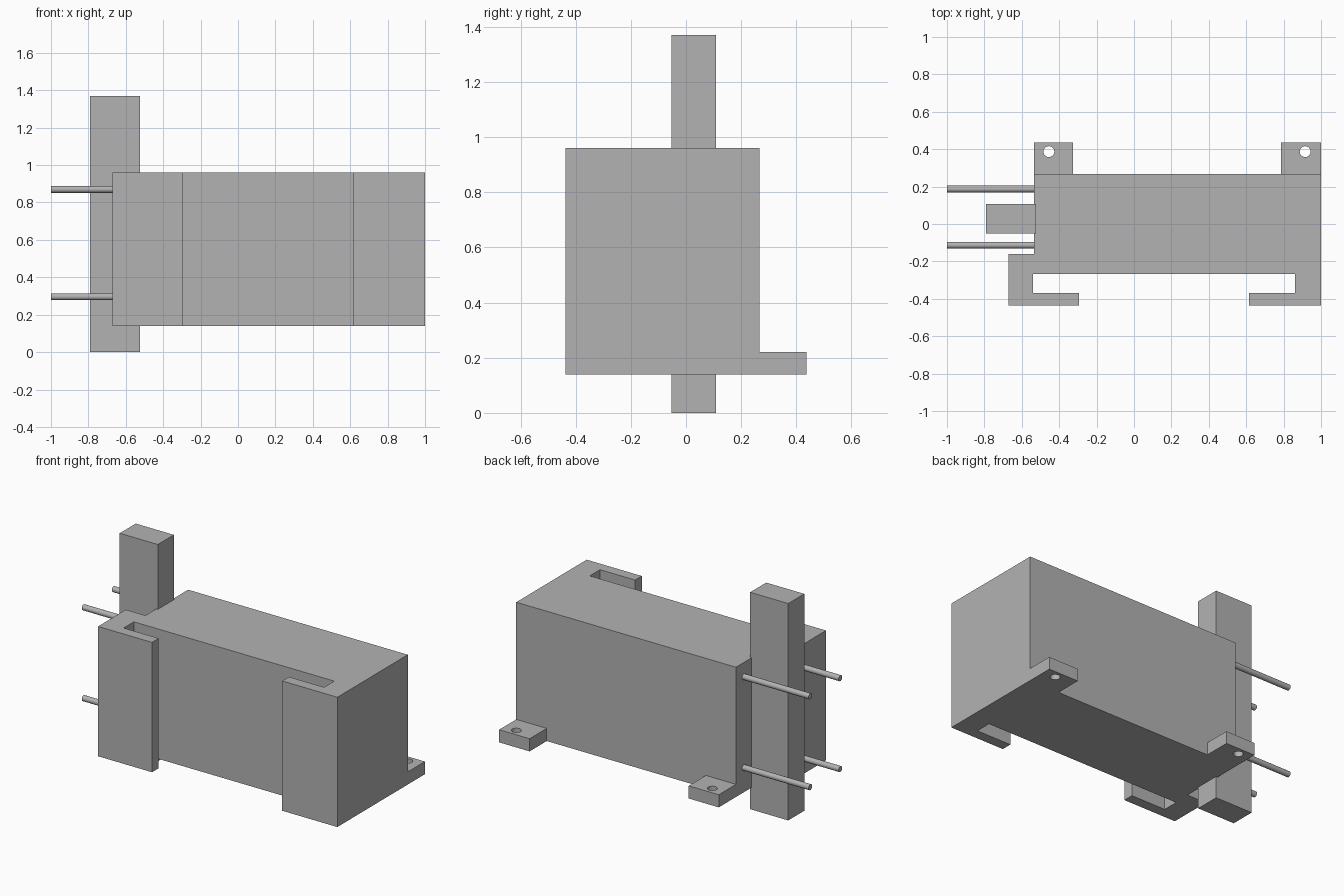
import bpy
import bmesh
from mathutils import Matrix, Vector

cube = bpy.data.objects.get("Cube")
if cube:
    bpy.data.objects.remove(cube, do_unlink=True)

grey = bpy.data.materials.new("plain grey")
grey.use_nodes = True
COLOUR = (0.45, 0.45, 0.45, 1)
grey.diffuse_color = COLOUR
grey.node_tree.nodes["Principled BSDF"].inputs["Base Color"].default_value = COLOUR


def add_object(name, bm):
    bmesh.ops.recalc_face_normals(bm, faces=bm.faces[:])
    mesh = bpy.data.meshes.new(name)
    bm.to_mesh(mesh)
    bm.free()
    mesh.materials.append(grey)
    obj = bpy.data.objects.new(name, mesh)
    bpy.context.collection.objects.link(obj)
    return obj


def extrude_profile(name, points, z0, z1):
    bm = bmesh.new()
    face = bm.faces.new([bm.verts.new((x, y, z0)) for x, y in points])
    grown = bmesh.ops.extrude_face_region(bm, geom=[face])["geom"]
    tops = [v for v in grown if isinstance(v, bmesh.types.BMVert)]
    bmesh.ops.translate(bm, verts=tops, vec=(0, 0, z1 - z0))
    return add_object(name, bm)


def box(name, x0, x1, y0, y1, z0, z1):
    return extrude_profile(name, [(x0, y0), (x1, y0), (x1, y1), (x0, y1)], z0, z1)


def cylinder(name, centre, radius, length, axis):
    bm = bmesh.new()
    turn = Vector((0, 0, 1)).rotation_difference(Vector(axis)).to_matrix().to_4x4()
    bmesh.ops.create_cone(bm, cap_ends=True, segments=32, radius1=radius,
                          radius2=radius, depth=length,
                          matrix=Matrix.Translation(centre) @ turn)
    return add_object(name, bm)


def smooth(obj):
    bpy.ops.object.select_all(action="DESELECT")
    obj.select_set(True)
    bpy.context.view_layer.objects.active = obj
    bpy.ops.object.shade_smooth_by_angle()


# Main housing with two hooked front flanges
BOTTOM, TOP = 0.14, 0.96
BACK, FRONT, LEFT = 0.266, -0.437, 1.0
extrude_profile("housing", [
    (-0.535, BACK), (LEFT, BACK), (LEFT, FRONT), (0.615, FRONT),
    (0.615, -0.37), (0.86, -0.37), (0.86, -0.268), (-0.54, -0.268),
    (-0.54, -0.37), (-0.295, -0.37), (-0.295, FRONT), (-0.672, FRONT),
    (-0.672, -0.16), (-0.535, -0.16)], BOTTOM, TOP)

# Mounting feet at the back, each with a screw hole
for side, x0, x1, hole_x in (("right", -0.535, -0.325, -0.455),
                             ("left", 0.787, LEFT, 0.915)):
    foot = box(side + "_mounting_foot", x0, x1, BACK, 0.437, BOTTOM, 0.22)
    drill = cylinder(side + "_hole_cutter", (hole_x, 0.387, 0.18), 0.029, 0.3, (0, 0, 1))
    cut = foot.modifiers.new("screw hole", "BOOLEAN")
    cut.object = drill
    cut.solver = "EXACT"
    smooth(foot)
    drill.hide_render = True
    drill.hide_set(True)

# Upright post on the right side
box("upright_post", -0.79, -0.524, -0.052, 0.108, 0, 1.37)

# Four thin guide rods
for depth, y in (("front", -0.113), ("back", 0.187)):
    for level, z in (("lower", 0.296), ("upper", 0.87)):
        smooth(cylinder(f"{depth}_{level}_rod", (-0.765, y, z), 0.018, 0.47, (1, 0, 0)))
